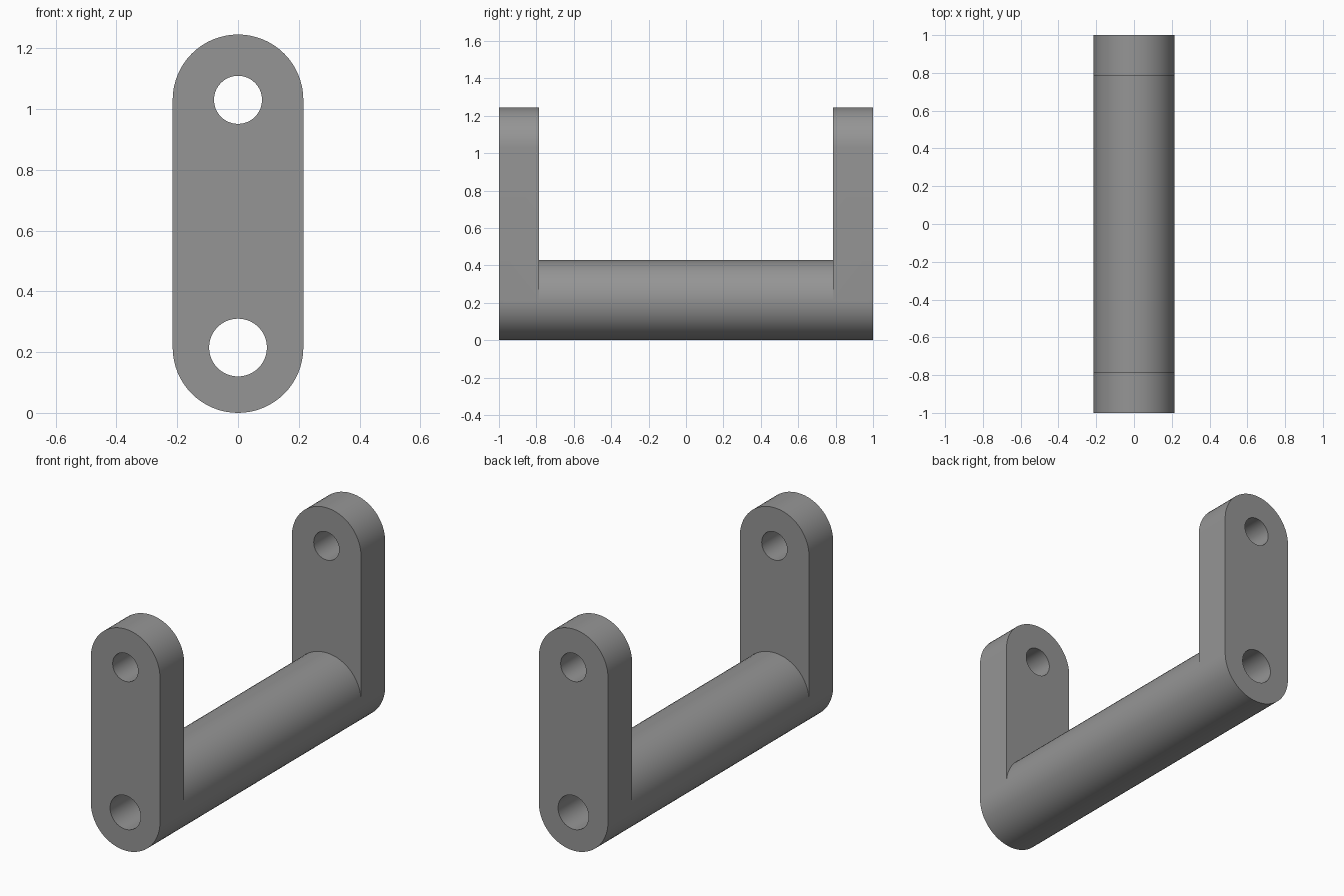
import bpy, bmesh, math

if "Cube" in bpy.data.objects:
    bpy.data.objects.remove(bpy.data.objects["Cube"])

R, Z_LOW, Z_TOP = 0.215, 0.215, 1.03      # outer radius, lower and upper centres
Y_END, Y_IN = 1.0, 0.785                  # outer and inner faces of the arms
N = 32                                    # segments per half circle


def arc(r, z, a0, a1, n):
    return [(r * math.cos(a0 + (a1 - a0) * i / n),
             z + r * math.sin(a0 + (a1 - a0) * i / n)) for i in range(n + 1)]


def circle(r, z):
    return arc(r, z, 0, 2 * math.pi, 2 * N)[:-1]


top_arc = arc(R, Z_TOP, 0, math.pi, N)
stadium = top_arc + arc(R, Z_LOW, math.pi, 2 * math.pi, N)
above_bar = top_arc + arc(R, Z_LOW, math.pi, 0, N)
bar = circle(R, Z_LOW)
bore = circle(0.095, Z_LOW)
pin_hole = circle(0.079, Z_TOP)

bm = bmesh.new()


def wall(loop, y0, y1):
    a = [bm.verts.new((x, y0, z)) for x, z in loop]
    b = [bm.verts.new((x, y1, z)) for x, z in loop]
    for i in range(len(loop)):
        j = (i + 1) % len(loop)
        bm.faces.new((a[i], a[j], b[j], b[i]))


def cap(loops, y):
    edges = []
    for loop in loops:
        v = [bm.verts.new((x, y, z)) for x, z in loop]
        edges += [bm.edges.new((v[i - 1], v[i])) for i in range(len(v))]
    bmesh.ops.triangle_fill(bm, edges=edges, use_beauty=True, use_dissolve=False)


# Two upright arms with pin holes
for s in (-1, 1):
    wall(stadium, s * Y_END, s * Y_IN)
    wall(pin_hole, s * Y_END, s * Y_IN)
    cap((stadium, pin_hole, bore), s * Y_END)
    cap((above_bar, pin_hole), s * Y_IN)

# Round bar joining the arms, bored from end to end
wall(bar, -Y_IN, Y_IN)
wall(bore, -Y_END, Y_END)

bmesh.ops.remove_doubles(bm, verts=bm.verts[:], dist=0.0001)
bmesh.ops.recalc_face_normals(bm, faces=bm.faces[:])
mesh = bpy.data.meshes.new("handle_bracket")
bm.to_mesh(mesh)
bm.free()

grey = bpy.data.materials.new("mid_grey")
grey.diffuse_color = (0.3, 0.3, 0.3, 1)
grey.use_nodes = True
grey.node_tree.nodes["Principled BSDF"].inputs["Base Color"].default_value = grey.diffuse_color
mesh.materials.append(grey)
bracket = bpy.data.objects.new("handle_bracket", mesh)
bpy.context.collection.objects.link(bracket)
bpy.context.view_layer.objects.active = bracket
bracket.select_set(True)
bpy.ops.object.shade_smooth_by_angle(angle=math.radians(30))
